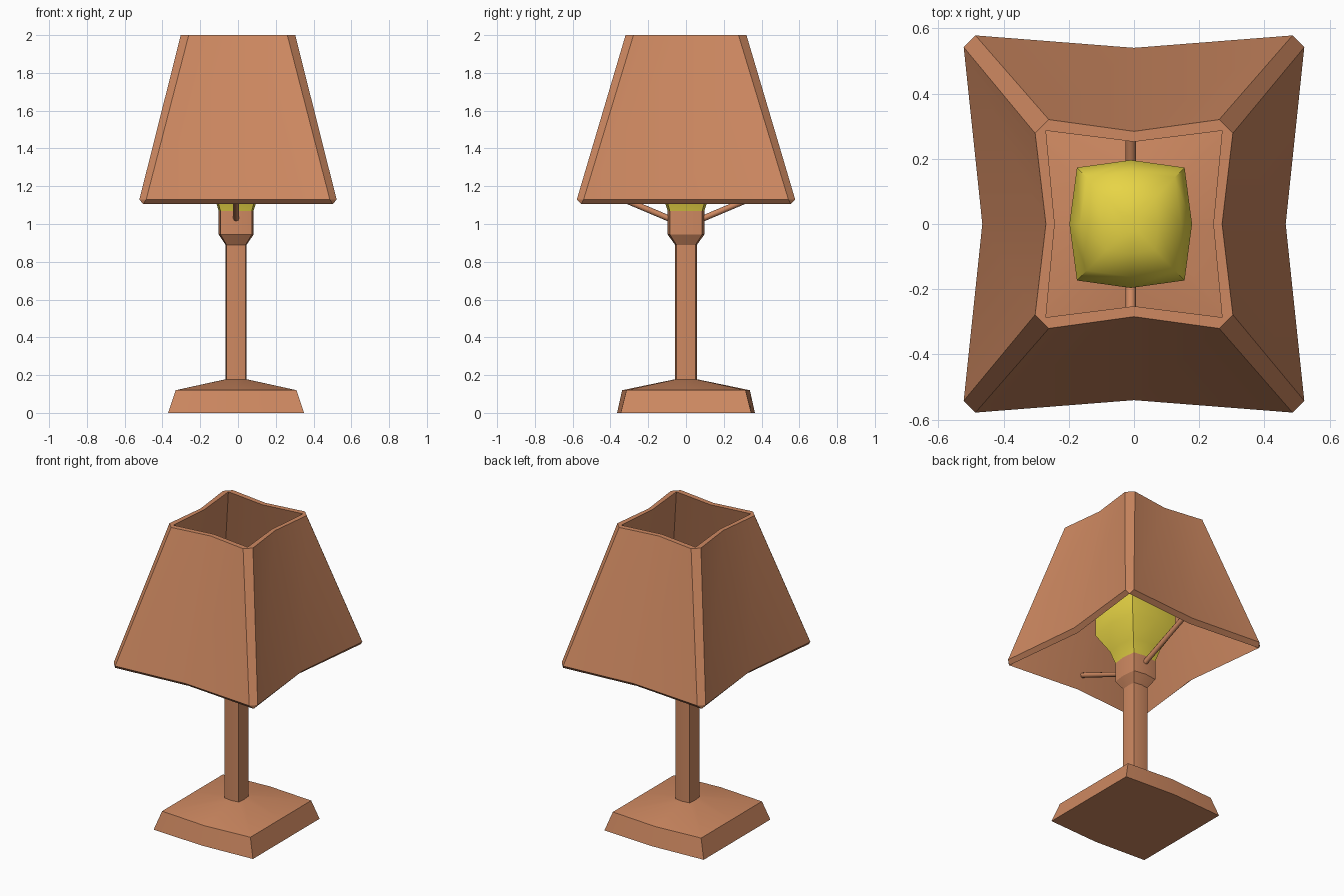
import bpy, bmesh, math
from mathutils import Vector

if "Cube" in bpy.data.objects:
    bpy.data.objects.remove(bpy.data.objects["Cube"])


def material(name, color):
    m = bpy.data.materials.new(name)
    m.diffuse_color = color
    m.use_nodes = True
    m.node_tree.nodes["Principled BSDF"].inputs["Base Color"].default_value = m.diffuse_color
    return m


BROWN = material("warm_brown", (0.62, 0.25, 0.12, 1))
YELLOW = material("bulb_yellow", (0.80, 0.66, 0.06, 1))
OFF = -0.01  # stem axis sits slightly left of the shade centre


def ring(z, cx, cy, mx, my, c=0.0, ox=OFF):
    """Square section: corners at cx, cy (chamfer c), side midpoints at mx, my."""
    pts = [(mx, 0), (cx, cy - c), (cx - c, cy), (0, my),
           (-cx + c, cy), (-cx, cy - c), (-mx, 0), (-cx, -cy + c),
           (-cx + c, -cy), (0, -my), (cx - c, -cy), (cx, -cy + c)]
    return [(x + ox, y, z) for x, y in pts]


def finish(bm, name, mat, angle=32):
    bmesh.ops.remove_doubles(bm, verts=bm.verts, dist=0.0005)
    bmesh.ops.recalc_face_normals(bm, faces=bm.faces)
    mesh = bpy.data.meshes.new(name)
    bm.to_mesh(mesh)
    bm.free()
    mesh.materials.append(mat)
    ob = bpy.data.objects.new(name, mesh)
    bpy.context.collection.objects.link(ob)
    bpy.ops.object.select_all(action='DESELECT')
    ob.select_set(True)
    bpy.context.view_layer.objects.active = ob
    bpy.ops.object.shade_smooth_by_angle(angle=math.radians(angle))
    return ob


def loft(name, rings, mat, closed=False, angle=32):
    """Skin consecutive rings; closed joins last to first, otherwise cap the ends."""
    bm = bmesh.new()
    loops = [[bm.verts.new(p) for p in r] for r in rings]
    pairs = list(zip(loops, loops[1:]))
    if closed:
        pairs.append((loops[-1], loops[0]))
    for a, b in pairs:
        n = len(a)
        for i in range(n):
            j = (i + 1) % n
            bm.faces.new((a[i], a[j], b[j], b[i]))
    if not closed:
        bm.faces.new(loops[0][::-1])
        bm.faces.new(loops[-1])
    return finish(bm, name, mat, angle)


# Foot: slightly bowed square slab with a sloping top
loft("base", [
    ring(0.0, 0.36, 0.345, 0.36, 0.365),
    ring(0.12, 0.32, 0.315, 0.32, 0.338),
    ring(0.178, 0.052, 0.052, 0.056, 0.058),
], BROWN)

# Stem with flared socket
loft("stem", [
    ring(0.17, 0.051, 0.051, 0.056, 0.058),
    ring(0.89, 0.051, 0.051, 0.056, 0.058),
    ring(0.945, 0.083, 0.086, 0.093, 0.098),
    ring(1.07, 0.083, 0.086, 0.093, 0.098),
], BROWN)

# Bulb
loft("bulb", [
    ring(1.07, 0.083, 0.086, 0.092, 0.097),
    ring(1.15, 0.105, 0.108, 0.118, 0.124),
    ring(1.27, 0.165, 0.173, 0.188, 0.196),
    ring(1.42, 0.165, 0.173, 0.188, 0.196),
    ring(1.50, 0.135, 0.143, 0.155, 0.162),
    ring(1.545, 0.075, 0.08, 0.085, 0.09),
    ring(1.555, 0.025, 0.025, 0.03, 0.03),
], YELLOW, angle=40)

# Shade: hollow tapered shell, chamfered outside corners, pinched sides
loft("shade", [
    ring(1.13, 0.522, 0.578, 0.465, 0.54, 0.036, 0),
    ring(2.0, 0.303, 0.32, 0.27, 0.284, 0.042, 0),
    ring(2.0, 0.270, 0.286, 0.243, 0.252, 0, 0),
    ring(1.105, 0.502, 0.555, 0.438, 0.512, 0, 0),
], BROWN, closed=True)

# Two thin arms carrying the shade
for side, label in ((-1, "front"), (1, "back")):
    a = Vector((OFF, side * 0.08, 1.025))
    b = Vector((OFF, side * 0.495, 1.20))
    bm = bmesh.new()
    bmesh.ops.create_cone(bm, cap_ends=True, segments=8, radius1=0.016,
                          radius2=0.016, depth=(b - a).length)
    rot = (b - a).to_track_quat('Z', 'Y').to_matrix()
    bmesh.ops.rotate(bm, verts=bm.verts, matrix=rot)
    bmesh.ops.translate(bm, verts=bm.verts, vec=(a + b) / 2)
    finish(bm, label + "_shade_arm", BROWN, 50)
